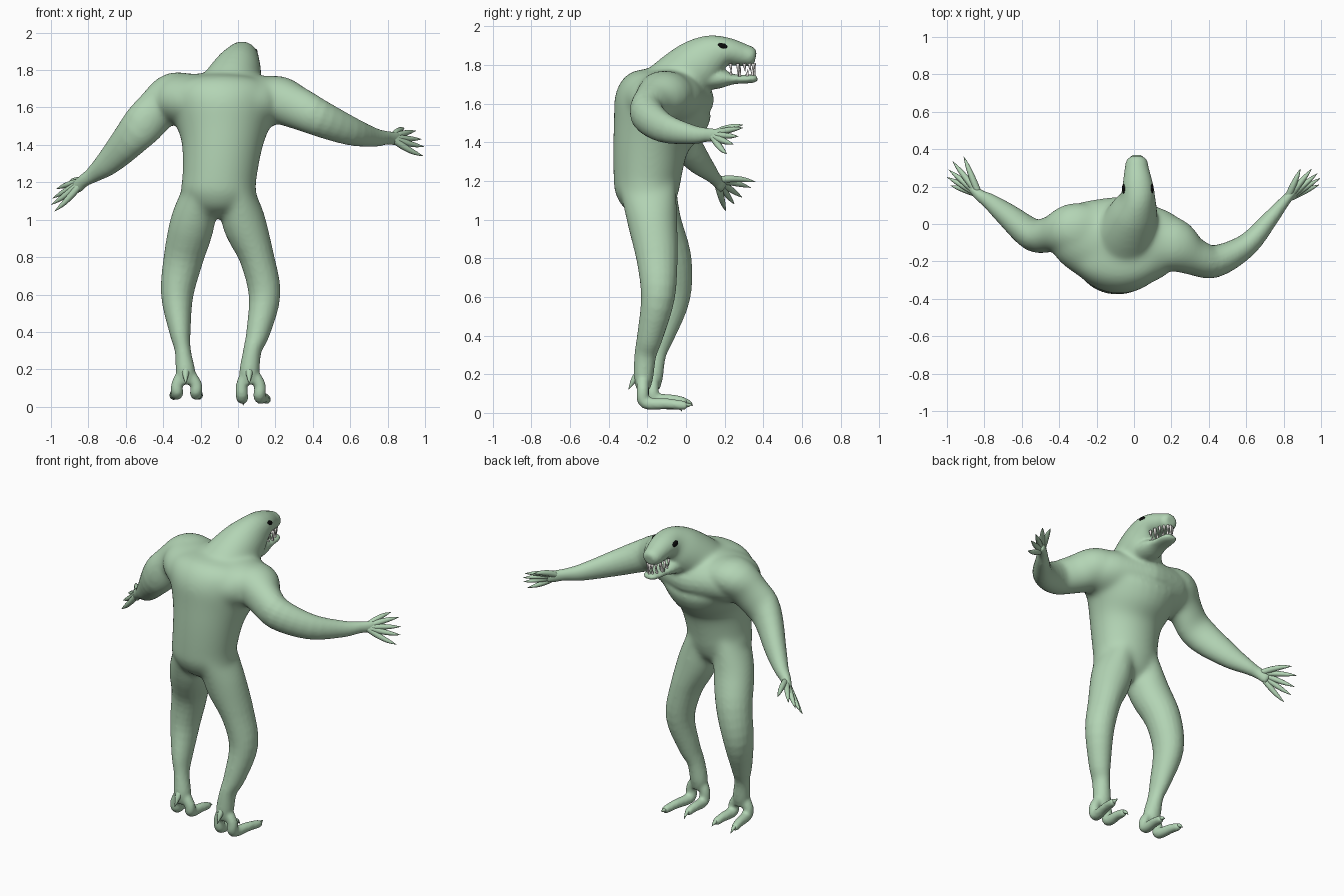
import bpy, bmesh, math
from mathutils import Vector as V, Matrix


def material(name, rgb):
    m = bpy.data.materials.new(name)
    m.diffuse_color = (*rgb, 1)
    return m


GREEN = material("pale green skin", (0.45, 0.66, 0.46))
BLACK = material("black eye", (0.003, 0.003, 0.003))
IVORY = material("ivory tooth", (0.80, 0.78, 0.75))
X, Y, Z = V((1, 0, 0)), V((0, 1, 0)), V((0, 0, 1))


def tube(bm, secs, ref, n=20, steps=4):
    """Loft ellipses (x, y, z, half width, half depth) along a smooth path."""
    P = [list(secs[0])] + [list(s) for s in secs] + [list(secs[-1])]
    pts = []
    for i in range(1, len(P) - 2):
        for k in range(steps):
            t = k / steps
            pts.append([0.5 * (2 * b + (c - a) * t + (2 * a - 5 * b + 4 * c - d) * t * t
                               + (3 * b - a - 3 * c + d) * t ** 3)
                        for a, b, c, d in zip(*P[i - 1:i + 3])])
    pts.append(P[-1])
    rings = []
    for i, p in enumerate(pts):
        tan = V(pts[min(i + 1, len(pts) - 1)][:3]) - V(pts[max(i - 1, 0)][:3])
        side = tan.cross(ref).normalized()
        up = side.cross(tan).normalized()
        rings.append([bm.verts.new(V(p[:3]) + side * p[3] * math.cos(2 * math.pi * j / n)
                                   + up * p[4] * math.sin(2 * math.pi * j / n)) for j in range(n)])
    for r, s in zip(rings, rings[1:]):
        for j in range(n):
            bm.faces.new((r[j], r[(j + 1) % n], s[(j + 1) % n], s[j]))
    bm.faces.new(rings[0][::-1])
    bm.faces.new(rings[-1])


def finish(bm, name, mat):
    bmesh.ops.recalc_face_normals(bm, faces=bm.faces)
    me = bpy.data.meshes.new(name)
    bm.to_mesh(me)
    bm.free()
    me.materials.append(mat)
    for f in me.polygons:
        f.use_smooth = True
    ob = bpy.data.objects.new(name, me)
    bpy.context.collection.objects.link(ob)
    return ob


body = bmesh.new()

# torso
tube(body, [(-.11, -.18, 1.01, .05, .06), (-.11, -.185, 1.07, .15, .13), (-.105, -.197, 1.15, .20, .168),
            (-.1, -.20, 1.22, .198, .176), (-.085, -.18, 1.4, .217, .2), (-.08, -.135, 1.54, .265, .25),
            (-.08, -.10, 1.635, .30, .245), (-.08, -.07, 1.70, .27, .18), (-.08, -.05, 1.745, .18, .10)], Y, 32)

# shoulder girdle
tube(body, [(-.40, -.03, 1.66, .09, .09), (-.33, -.055, 1.645, .175, .135), (-.08, -.105, 1.62, .25, .16),
            (.17, -.10, 1.635, .175, .135), (.24, -.11, 1.65, .09, .09)], Z, 28)

# neck, skull and snout
tube(body, [(-.08, -.18, 1.57, .2, .15), (-.05, -.07, 1.69, .17, .15), (0, .06, 1.795, .13, .14),
            (.02, .14, 1.85, .095, .11), (.02, .21, 1.868, .082, .075), (.015, .29, 1.852, .066, .06),
            (.015, .34, 1.842, .055, .049), (.015, .36, 1.838, .032, .03)], Z, 28)

# lower jaw
tube(body, [(0, .04, 1.73, .10, .09), (.01, .10, 1.735, .09, .07), (.015, .18, 1.73, .078, .052),
            (.015, .25, 1.726, .06, .026), (.015, .34, 1.728, .048, .022), (.015, .368, 1.734, .03, .014)], Z)

# legs
tube(body, [(-.01, -.20, 1.19, .08, .15), (.028, -.175, 1.0, .118, .132), (.10, -.15, .8, .093, .107),
            (.142, -.145, .6, .085, .088), (.108, -.185, .4, .064, .068), (.077, -.21, .3, .049, .057),
            (.06, -.22, .18, .053, .05), (.06, -.22, .12, .038, .034)], Y)
tube(body, [(-.2, -.19, 1.19, .08, .14), (-.24, -.15, 1.0, .12, .125), (-.29, -.08, .8, .107, .108),
            (-.325, -.075, .6, .087, .097), (-.31, -.13, .4, .057, .071), (-.295, -.155, .3, .043, .052),
            (-.28, -.17, .18, .052, .05), (-.28, -.17, .12, .038, .034)], Y)

# arms, ending in flat palms
tube(body, [(.06, -.09, 1.64, .14, .10), (.20, -.11, 1.645, .15, .128), (.31, -.17, 1.60, .105, .117),
            (.43, -.2, 1.545, .088, .1), (.60, -.115, 1.475, .063, .078), (.73, .03, 1.44, .043, .051),
            (.80, .115, 1.438, .03, .036), (.85, .17, 1.432, .022, .038), (.868, .188, 1.43, .012, .03)], Z)
tube(body, [(-.2, -.04, 1.67, .14, .09), (-.335, -.03, 1.672, .14, .12), (-.43, -.05, 1.59, .1, .117),
            (-.535, -.06, 1.475, .088, .11), (-.68, .05, 1.32, .063, .075), (-.77, .12, 1.245, .043, .046),
            (-.82, .15, 1.212, .032, .035), (-.86, .185, 1.178, .024, .038), (-.872, .197, 1.167, .012, .03)], Z)

# feet: two long toes and a rear spur each
claws = bmesh.new()
FEET = [(.06, -.22, 0, [(.022, .028, -.02, .008), (.115, .155, .035, .045)]),
        (-.28, -.17, .02, [(-.325, -.345, .035, .035), (-.225, -.21, .035, .045)])]
for ax, ay, lift, toes in FEET:
    for hx, tx, ty, tz in toes:
        mx = hx * .4 + tx * .6
        tube(body, [(ax, ay, .2, .035, .035), (hx, ay - .003, .12, .032, .032), (hx, ay + .01, .053 + lift, .033, .033),
                    (mx, (ay + ty) / 2, .047 + lift, .028, .028), (tx, ty - .045, .038 + lift, .023, .023),
                    (tx, ty - .03, .036 + lift, .014, .014)], X, 14)
        tube(claws, [(tx, ty - .06, .04 + lift, .015, .015), (tx, ty - .03, .04 + lift, .012, .012),
                     (tx, ty, tz, .001, .001)], X, 10)
    tube(claws, [(ax, ay, .22, .03, .03), (ax, ay - .045, .175, .018, .018),
                 (ax, ay - .078, .12, .001, .001)], X, 10)
finish(claws, "foot_claws", GREEN)

# fingers fanning out of each palm, tapering into claws
fingers = bmesh.new()
HANDS = [((.82, .135, 1.437), [(.89, .295, 1.49), (.95, .295, 1.475), (.98, .27, 1.43),
                               (.995, .245, 1.39), (.99, .21, 1.34)]),
         ((-.83, .16, 1.205), [(-.91, .36, 1.195), (-.97, .335, 1.165), (-.99, .29, 1.115),
                               (-.998, .25, 1.08), (-.98, .205, 1.045)])]
for palm, tips in HANDS:
    palm = V(palm)
    for i, tip in enumerate(tips):
        tip = V(tip)
        spread = Z * (2 - i) * .005
        row = [(0, .019), (.35, .018), (.65, .014), (.82, .009), (1, .001)]
        tube(fingers, [(*(palm.lerp(tip, t) + spread * math.sin(math.pi * t)), r, r) for t, r in row], Z, 10, 3)
finish(fingers, "fingers", GREEN)

# fuse all the body parts into one skin
lump = finish(body, "body_parts", GREEN)
r = lump.modifiers.new("fuse", 'REMESH')
r.mode = 'VOXEL'
r.voxel_size = .009
r.use_smooth_shade = True
fused = bpy.data.meshes.new_from_object(lump.evaluated_get(bpy.context.evaluated_depsgraph_get()))
bpy.data.objects.remove(lump)
skin = bpy.data.objects.new("body", fused)
bpy.context.collection.objects.link(skin)
fused.materials.clear()
fused.materials.append(GREEN)

# soften everything a little, and the joints of the trunk much more
trunk = skin.vertex_groups.new(name="trunk")
for v in fused.vertices:
    x, y, z = v.co
    w = min((z - .85) / .15, (.14 - y) / .1, (.5 - abs(x + .08)) / .1, (1.9 - z) / .08, 1)
    if w > 0:
        trunk.add([v.index], w, 'REPLACE')
for name, count in (("soften", 5), ("trunk", 60)):
    s = skin.modifiers.new(name, 'SMOOTH')
    s.factor = .5
    s.iterations = count
    s.vertex_group = name if name == "trunk" else ""

# teeth around both jaws
teeth = bmesh.new()
for base, sign, n, wide in ((1.808, -1, 11, .052), (1.735, 1, 9, .04)):
    for i in range(n):
        a = math.radians(-90 + 180 * i / (n - 1))
        x, y = .015 + wide * math.sin(a), .23 + .122 * math.cos(a)
        h = .07 if i % 4 == 1 else .043
        tube(teeth, [(x, y, base, .009, .009), (x, y + .002, base + sign * h * .5, .006, .006),
                     (x, y + .004, base + sign * h, .0008, .0008)], X, 8, 2)
finish(teeth, "teeth", IVORY)

# eyes
eyes = bmesh.new()
for side in (-1, 1):
    m = (Matrix.Translation((.02 + side * .073, .188, 1.895)) @ Matrix.Rotation(math.radians(-15), 4, 'X')
         @ Matrix.Diagonal((.012, .028, .017, 1)))
    bmesh.ops.create_uvsphere(eyes, u_segments=16, v_segments=10, radius=1, matrix=m)
finish(eyes, "eyes", BLACK)
